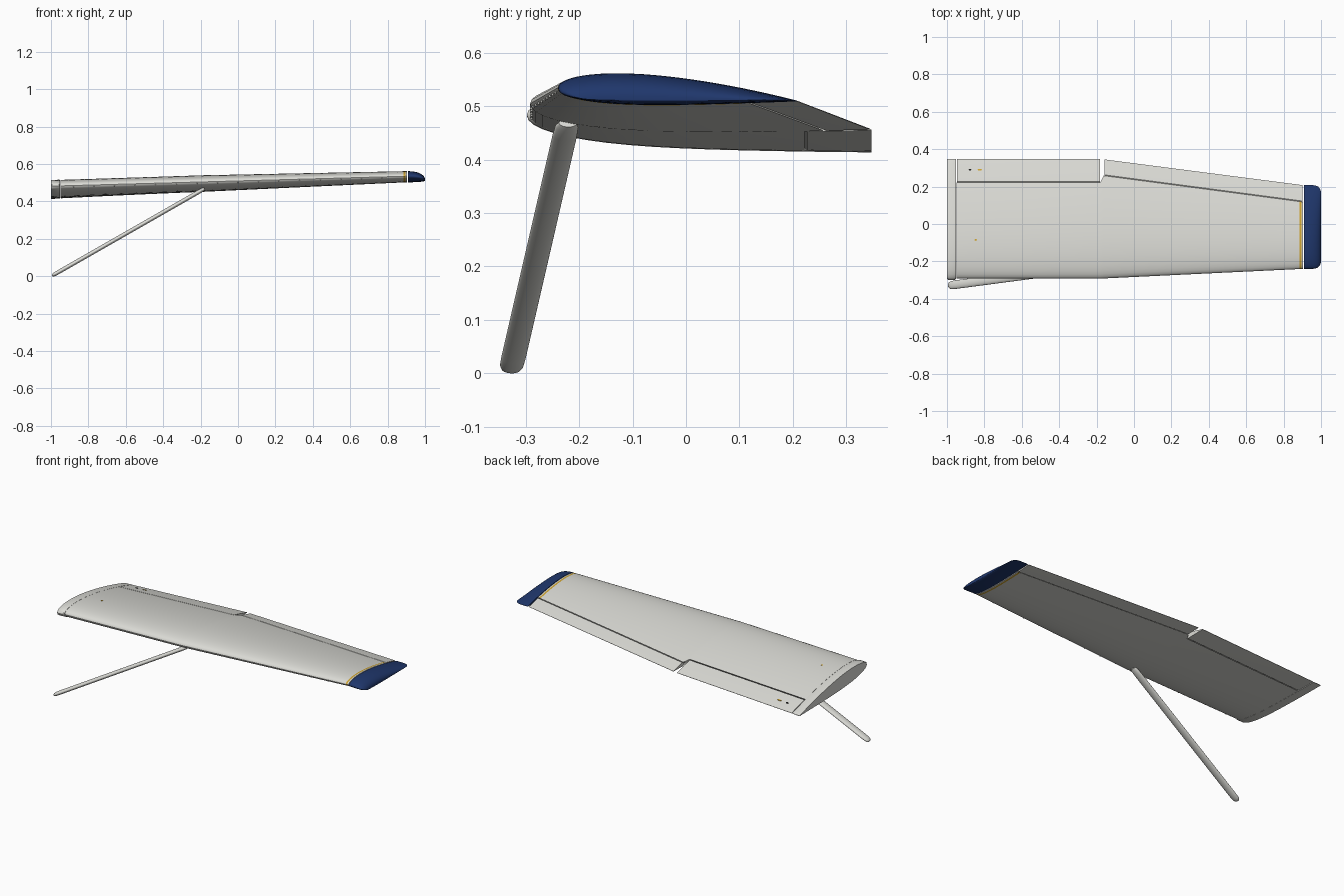
import bpy
import bmesh
from math import sin, cos, pi, sqrt
from mathutils import Vector

cube = bpy.data.objects.get("Cube")
if cube:
    bpy.data.objects.remove(cube, do_unlink=True)


def material(name, rgb):
    m = bpy.data.materials.new(name)
    m.use_nodes = True
    m.diffuse_color = (*rgb, 1)
    m.node_tree.nodes["Principled BSDF"].inputs["Base Color"].default_value = (*rgb, 1)
    return m


WHITE = material("warm white", (0.71, 0.71, 0.67))
NAVY = material("navy blue", (0.014, 0.038, 0.15))
GOLD = material("gold", (0.62, 0.37, 0.03))
BLACK = material("black", (0.01, 0.01, 0.01))

ROOT, KINK, TIP = -1.0, -0.18, 0.9


def mix(a, b, t):
    return a + (b - a) * t


def edges(x):
    """Leading and trailing edge points of the wing at span position x."""
    x = min(x, TIP)
    s = (x - ROOT) / (TIP - ROOT)
    k = max(0, (x - KINK) / (TIP - KINK))
    lead = Vector((x, mix(-0.292, -0.24, k), mix(0.482, 0.535, s)))
    trail = Vector((x, mix(0.348, 0.208, k), mix(0.415, 0.51, s)))
    return lead, trail


def surface(x, c, side):
    """Point on the upper (1) or lower (-1) skin at chord fraction c."""
    lead, trail = edges(x)
    chord = trail.y - lead.y
    half = 0.65 * (0.2969 * sqrt(c) - 0.126 * c - 0.3516 * c**2 + 0.2843 * c**3 - 0.1015 * c**4)
    p = lead.lerp(trail, c)
    p.z += chord * (0.052 * c * (1 - c) + side * half)
    p.x = x
    return p


def fraction(x, y):
    lead, trail = edges(x)
    return (y - lead.y) / (trail.y - lead.y)


def bowed(a, b, bow):
    """Curved bridge between two skin points, pushed forward in the middle."""
    out = []
    for i in range(1, 6):
        t = i / 6
        p = a.lerp(b, t)
        p.y -= bow * sin(pi * t)
        out.append(p)
    return out


def contour(x, a=0.0, b=1.0, bow=0.018, n=22):
    """Closed wing section between chord fractions a and b."""
    cs = [mix(a, b, (1 - cos(pi * i / n)) / 2) for i in range(n + 1)]
    up = [surface(x, c, 1) for c in reversed(cs)]
    low = [surface(x, c, -1) for c in cs]
    nose = bowed(up[-1], low[0], bow) if a > 0 else []
    back = bowed(low[-1], up[0], bow) if b < 1 else []
    return up + nose + (low if a > 0 else low[1:]) + back


def loft(name, rings, mats, rule=None, angle=35):
    bm = bmesh.new()
    loops = [[bm.verts.new(p) for p in r] for r in rings]
    for r, s in zip(loops, loops[1:]):
        for i in range(len(r)):
            j = (i + 1) % len(r)
            bm.faces.new((r[i], r[j], s[j], s[i]))
    bm.faces.new(loops[0])
    bm.faces.new(loops[-1])
    bmesh.ops.recalc_face_normals(bm, faces=bm.faces)
    if rule:
        for f in bm.faces:
            f.material_index = rule(f.calc_center_median())
    me = bpy.data.meshes.new(name)
    bm.to_mesh(me)
    bm.free()
    for m in mats:
        me.materials.append(m)
    ob = bpy.data.objects.new(name, me)
    bpy.context.collection.objects.link(ob)
    bpy.ops.object.select_all(action="DESELECT")
    ob.select_set(True)
    bpy.context.view_layer.objects.active = ob
    bpy.ops.object.shade_smooth_by_angle(angle=angle * pi / 180)
    return ob


def hinge(x):
    """Hinge line: straight for the flap, swept for the aileron."""
    if x < -0.17:
        return 0.222
    return mix(0.258, 0.118, (x + 0.16) / (TIP + 0.16))


# Main wing panel with a gold band near the tip
stations = [-0.95, -0.6, KINK, -0.162, 0.2, 0.55, 0.886, 0.896, 0.904]
loft("main_wing", [contour(x, 0, fraction(x, hinge(x))) for x in stations],
     [WHITE, GOLD], lambda c: int(0.887 < c.x < 0.895))

# Hinged trailing surfaces
GAP = 0.005
for name, xs in (("flap", (-0.947, -0.55, -0.183)),
                 ("aileron", (-0.158, 0.2, 0.55, 0.9))):
    loft(name, [contour(x, fraction(x, hinge(x) + GAP)) for x in xs], [WHITE])

# Root fairing, slightly proud of the wing skin
rings = []
for x, grow in ((-1.0, 1.0), (-0.994, 1.02), (-0.957, 1.02), (-0.951, 1.0)):
    lead, trail = edges(x)
    mid = lead.lerp(trail, 0.5)
    ring = []
    for p in contour(x):
        q = mid + (p - mid) * grow
        ring.append(Vector((x, min(q.y, trail.y), q.z)))
    rings.append(ring)
loft("root_fairing", rings, [WHITE])

# Rounded tip cap, drooping toward its lower edge
rings = []
steps = 9
for i in range(steps):
    t = sin(i / (steps - 1) * pi / 2)
    x = mix(0.908, 1.0, t)
    fall = sqrt(max(0, 1 - t**2.2))
    thick = mix(0.12, 1, fall)
    length = mix(0.8, 1, sqrt(max(0, 1 - t**6)))
    rings.append([Vector((x, mix(-0.016, p.y, length), mix(0.512, p.z, thick)))
                  for p in contour(x)])
loft("tip_cap", rings, [NAVY], angle=50)

# Streamlined lift strut
foot = Vector((-0.992, -0.329, 0.004))
head = Vector((-0.18, -0.222, 0.468))
axis = (head - foot).normalized()
wide = (Vector((0, 1, 0)) - axis * axis.y).normalized()
thin = axis.cross(wide)
rings = []
for t, k in ((0, 0.45), (0.006, 0.75), (0.02, 0.95), (0.05, 1),
             (0.95, 1), (0.985, 0.95), (1, 0.7)):
    c = foot.lerp(head, t)
    rings.append([c + wide * 0.023 * k * cos(a) + thin * 0.011 * k * sin(a)
                  for a in (2 * pi * i / 24 for i in range(24))])
loft("lift_strut", rings, [WHITE], angle=60)


# Small flush markers on the upper skin
def marker(name, x, y, rx, ry, mat):
    rings = []
    for lift in (-0.002, 0.002):
        ring = []
        for i in range(12):
            a = 2 * pi * i / 12
            px, py = x + rx * cos(a), y + ry * sin(a)
            p = surface(px, fraction(px, py), 1)
            ring.append(p + Vector((0, 0, lift)))
        rings.append(ring)
    loft(name, rings, [mat])


marker("flap_drain_cap", -0.877, 0.29, 0.007, 0.005, BLACK)
marker("flap_marker", -0.825, 0.29, 0.013, 0.004, GOLD)
marker("fuel_cap", -0.846, -0.085, 0.007, 0.005, GOLD)

# Row of small studs along the leading edge
for i in range(16):
    bpy.ops.mesh.primitive_uv_sphere_add(segments=8, ring_count=6, radius=0.003,
                                         location=surface(-0.88 + i * 0.11, 0.004, -1))
    stud = bpy.context.object
    stud.name = "leading_edge_stud"
    stud.data.materials.append(WHITE)
    bpy.ops.object.shade_smooth()
